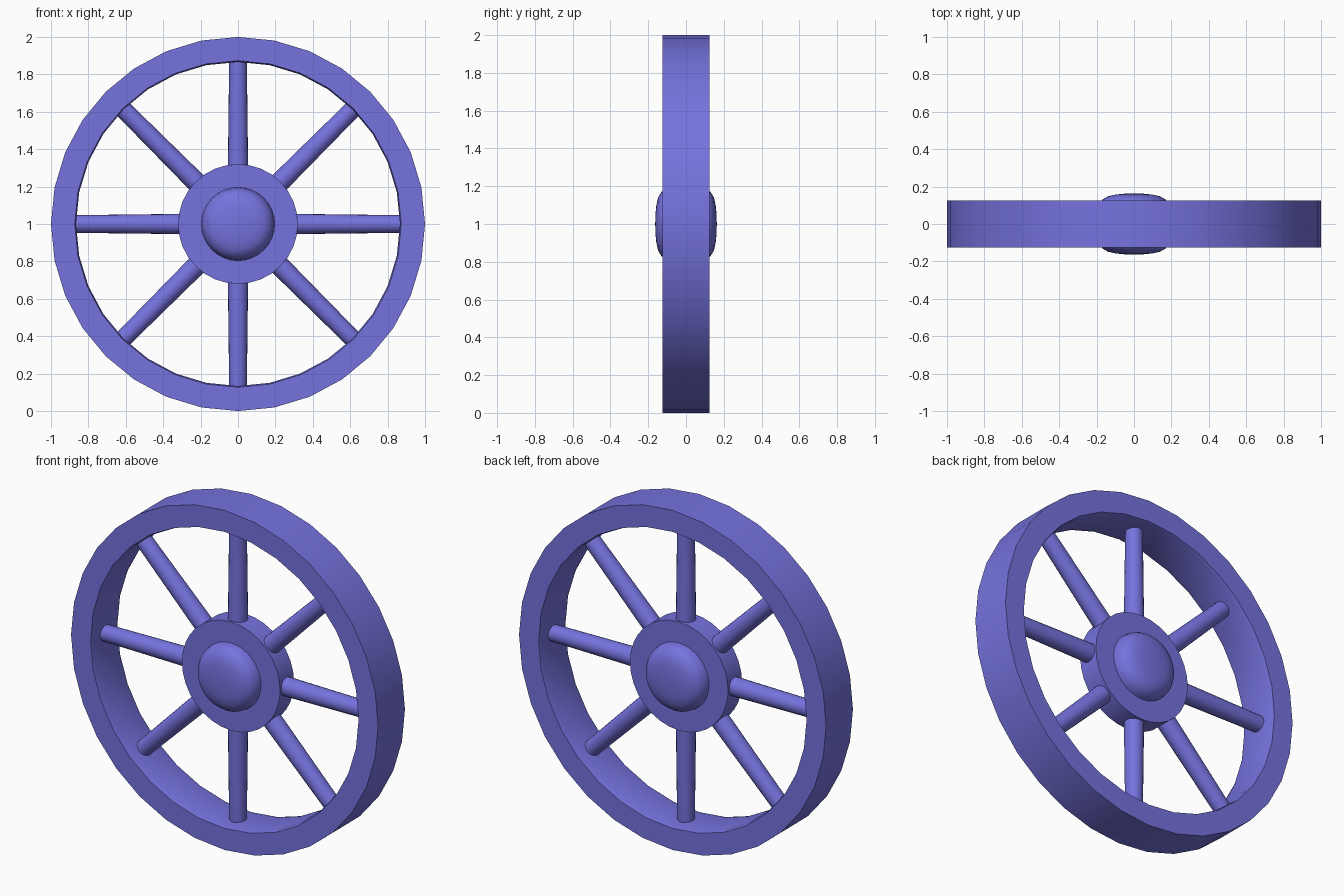
import bpy, bmesh, math
from mathutils import Vector

if "Cube" in bpy.data.objects:
    bpy.data.objects.remove(bpy.data.objects["Cube"])

mat = bpy.data.materials.new("periwinkle_blue")
mat.diffuse_color = (0.18, 0.17, 0.73, 1)
mat.use_nodes = True
mat.node_tree.nodes["Principled BSDF"].inputs["Base Color"].default_value = mat.diffuse_color
CENTRE = Vector((0, 0, 1))


def finish(name, bm, angle=40):
    bmesh.ops.remove_doubles(bm, verts=bm.verts, dist=1e-5)
    bmesh.ops.recalc_face_normals(bm, faces=bm.faces)
    me = bpy.data.meshes.new(name)
    bm.to_mesh(me)
    bm.free()
    ob = bpy.data.objects.new(name, me)
    bpy.context.collection.objects.link(ob)
    me.materials.append(mat)
    bpy.ops.object.select_all(action='DESELECT')
    ob.select_set(True)
    bpy.context.view_layer.objects.active = ob
    bpy.ops.object.shade_smooth_by_angle(angle=math.radians(angle))
    return ob


def lathe(name, profile, closed, steps=32):
    """Turn a (radius, y) profile around the wheel axle."""
    bm = bmesh.new()
    vs = [bm.verts.new((r, y, 0)) for r, y in profile]
    pairs = list(zip(vs, vs[1:])) + ([(vs[-1], vs[0])] if closed else [])
    edges = [bm.edges.new(p) for p in pairs]
    bmesh.ops.spin(bm, geom=vs + edges, cent=(0, 0, 0), axis=(0, 1, 0),
                   angle=math.tau, steps=steps, use_merge=False)
    bmesh.ops.translate(bm, verts=bm.verts, vec=CENTRE)
    return finish(name, bm)


def mirrored(half):
    """Half profile running from y > 0 inward, completed on the other side."""
    return half + [(r, -y) for r, y in reversed(half)]


# Rim with a slightly eased inner edge
lathe("rim", mirrored([(0.866, 0.10), (0.873, 0.125), (1.0, 0.125)])[:], True)

# Hub disc
lathe("hub", mirrored([(0, 0.065), (0.32, 0.065)]), False)

# Domed axle cap showing on both faces
lathe("axle_cap", mirrored([(0, 0.163), (0.05, 0.162), (0.10, 0.157), (0.14, 0.148),
                            (0.17, 0.13), (0.19, 0.10), (0.197, 0.06)]), False)

# Eight lightly tapered spokes
for i in range(8):
    a = i * math.tau / 8
    d = Vector((math.sin(a), 0, math.cos(a)))
    bm = bmesh.new()
    bmesh.ops.create_cone(bm, cap_ends=True, segments=20, radius1=0.055,
                          radius2=0.047, depth=0.68)
    bmesh.ops.rotate(bm, verts=bm.verts, cent=(0, 0, 0),
                     matrix=d.to_track_quat('Z', 'Y').to_matrix())
    bmesh.ops.translate(bm, verts=bm.verts, vec=CENTRE + d * 0.56)
    finish(f"spoke_{i + 1}", bm)
